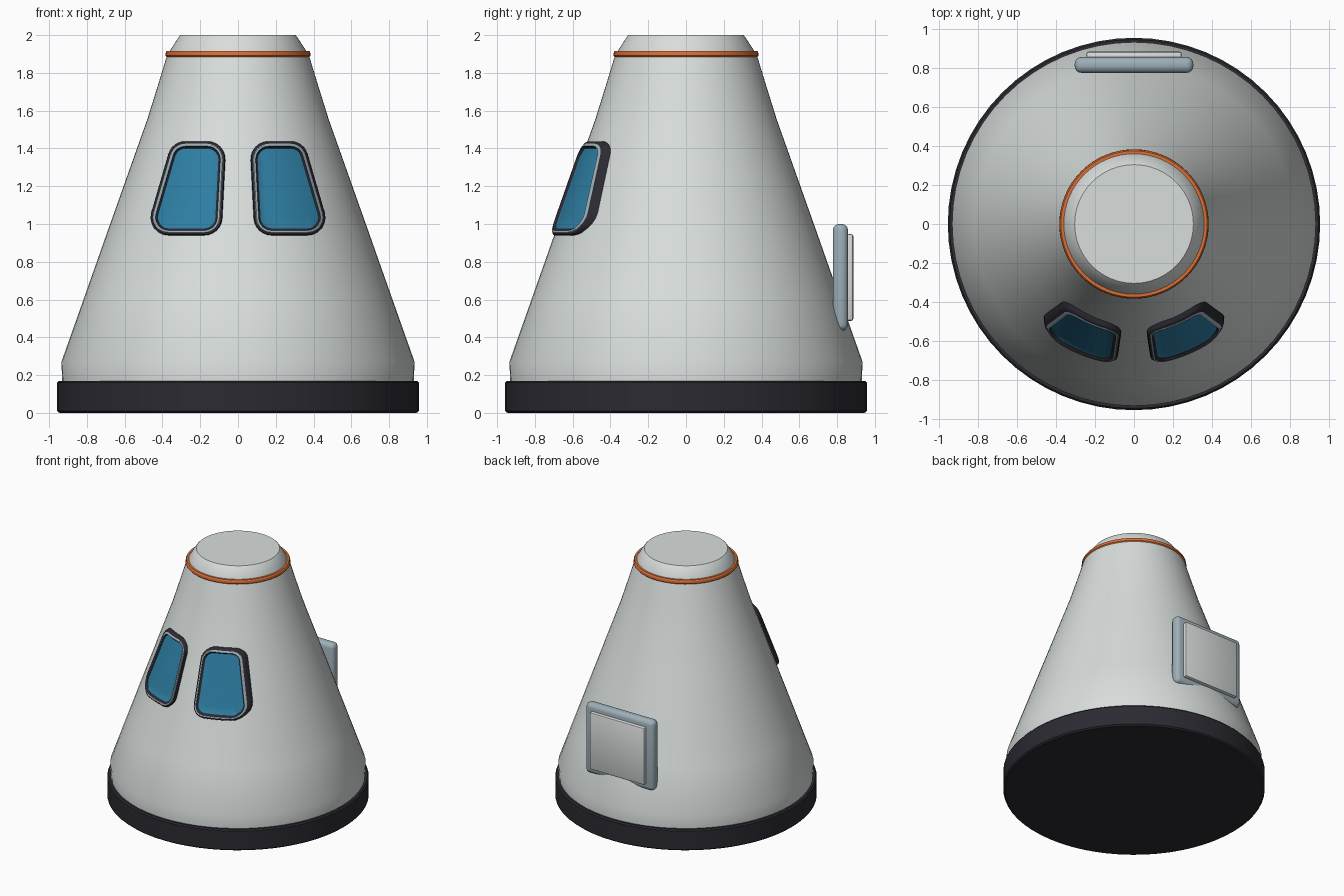
import bpy, bmesh, math
from mathutils import Vector

if "Cube" in bpy.data.objects:
    bpy.data.objects.remove(bpy.data.objects["Cube"])

SEGMENTS = 64


def material(name, rgb):
    m = bpy.data.materials.new(name)
    m.diffuse_color = (*rgb, 1)
    m.use_nodes = True
    m.node_tree.nodes["Principled BSDF"].inputs["Base Color"].default_value = m.diffuse_color
    return m


WHITE = material("hull white", (0.69, 0.73, 0.72))
DARK = material("charcoal", (0.024, 0.023, 0.032))
ORANGE = material("orange", (0.72, 0.16, 0.035))
GLASS = material("window blue", (0.027, 0.21, 0.37))
STEEL = material("blue grey", (0.34, 0.43, 0.48))
PANEL = material("panel white", (0.70, 0.71, 0.71))


def finish(name, bm, mats, angle=30):
    bmesh.ops.recalc_face_normals(bm, faces=bm.faces)
    mesh = bpy.data.meshes.new(name)
    bm.to_mesh(mesh)
    bm.free()
    for m in mats:
        mesh.materials.append(m)
    ob = bpy.data.objects.new(name, mesh)
    bpy.context.collection.objects.link(ob)
    bpy.ops.object.select_all(action='DESELECT')
    ob.select_set(True)
    bpy.context.view_layer.objects.active = ob
    bpy.ops.object.shade_smooth_by_angle(angle=math.radians(angle))
    return ob


def bridge(bm, a, b, mat=0):
    n = len(a)
    for i in range(n):
        j = (i + 1) % n
        bm.faces.new((a[i], a[j], b[j], b[i])).material_index = mat


def lathe(name, profile, mat, closed=False):
    """Revolve (radius, z) points round z; open profiles get flat caps."""
    bm = bmesh.new()
    rings = [[bm.verts.new((r * math.cos(2 * math.pi * i / SEGMENTS),
                            r * math.sin(2 * math.pi * i / SEGMENTS), z))
              for i in range(SEGMENTS)] for r, z in profile]
    for a, b in zip(rings, rings[1:]):
        bridge(bm, a, b)
    if closed:
        bridge(bm, rings[-1], rings[0])
    else:
        bm.faces.new(rings[0])
        bm.faces.new(rings[-1])
    return finish(name, bm, [mat])


# Conical hull, base, collar and nose
HULL = [(0.93, 0.15), (0.935, 0.27), (0.82, 0.595), (0.70, 0.935),
        (0.59, 1.245), (0.48, 1.555), (0.43, 1.715), (0.375, 1.895)]
lathe("hull", HULL, WHITE)
lathe("heat_shield_base", [(0.945, 0), (0.957, 0.01), (0.957, 0.16),
                           (0.948, 0.17)], DARK)
lathe("collar_ring", [(0.34, 1.885), (0.378, 1.885), (0.384, 1.892),
                      (0.382, 1.91), (0.376, 1.917), (0.34, 1.917)],
      ORANGE, closed=True)
lathe("nose_cap", [(0.365, 1.89), (0.362, 1.915), (0.31, 1.995),
                   (0.305, 2.0)], WHITE)


def hull_radius(z):
    for (r0, z0), (r1, z1) in zip(HULL, HULL[1:]):
        if z0 <= z <= z1:
            return r0 + (r1 - r0) * (z - z0) / (z1 - z0)
    return HULL[-1][0]


def rounded_outline(core, radius, arc=6, side=8):
    """Outline of a counter-clockwise polygon grown by radius."""
    n, pts = len(core), []
    P = [Vector(c) for c in core]

    def normal_angle(i):
        d = P[(i + 1) % n] - P[i % n]
        return math.atan2(-d.x, d.y)

    for i in range(n):
        a0 = normal_angle(i - 1) if i else normal_angle(n - 1)
        turn = (normal_angle(i) - a0) % (2 * math.pi)
        # rounded corner
        for k in range(arc + 1):
            a = a0 + turn * k / arc
            pts.append(P[i] + radius * Vector((math.cos(a), math.sin(a))))
        # straight side, divided so it can follow the hull
        a = normal_angle(i)
        off = radius * Vector((math.cos(a), math.sin(a)))
        for k in range(1, side):
            pts.append(P[i].lerp(P[(i + 1) % n], k / side) + off)
    return pts


# Windows: nested bands wrapped on the hull, then glass filled to the middle
R = 0.095
CORE = [(0.178, 1.035), (0.368, 1.035), (0.278, 1.343), (0.162, 1.343)]
CENTRE = Vector((0.248, 1.185))
# (inset, height above hull, material of band reaching this loop)
BANDS = [(0, -0.015, 0), (0, 0.020, 0), (0.004, 0.027, 0), (0.013, 0.030, 0),
         (0.016, 0.034, 1), (0.026, 0.034, 1), (0.029, 0.028, 0),
         (0.037, 0.020, 0)]


def window(name, side):
    bm = bmesh.new()

    def loop(pts, lift):
        out = []
        for p in pts:
            r = hull_radius(p.y) + lift
            out.append(bm.verts.new(
                (side * p.x, -math.sqrt(r * r - p.x * p.x), p.y)))
        return out

    previous = None
    for inset, lift, mat in BANDS:
        pts = rounded_outline(CORE, R - inset)
        ring = loop(pts, lift)
        if previous:
            bridge(bm, previous, ring, mat)
        previous = ring
    for t in (0.25, 0.5, 0.75, 0.95):
        ring = loop([p.lerp(CENTRE, t) for p in pts], 0.020)
        bridge(bm, previous, ring, 2)
        previous = ring
    bm.faces.new(previous).material_index = 2
    finish(name, bm, [DARK, STEEL, GLASS], 40)


window("window_right", 1)
window("window_left", -1)


def rounded_box(name, lo, hi, bevel, segments, mat):
    bm = bmesh.new()
    bmesh.ops.create_cube(bm, size=1)
    for v in bm.verts:
        v.co = [(l + h) / 2 + c * (h - l) for l, h, c in zip(lo, hi, v.co)]
    bmesh.ops.bevel(bm, geom=bm.edges[:], offset=bevel, segments=segments,
                    profile=0.5, affect='EDGES')
    finish(name, bm, [mat], 35)


# Rear hatch: thick rounded frame with a thin door plate
rounded_box("hatch_frame", (-0.305, 0.777, 0.435), (0.305, 0.858, 1.0),
            0.034, 4, STEEL)
rounded_box("hatch_door", (-0.245, 0.84, 0.487), (0.245, 0.886, 0.947),
            0.012, 2, PANEL)
